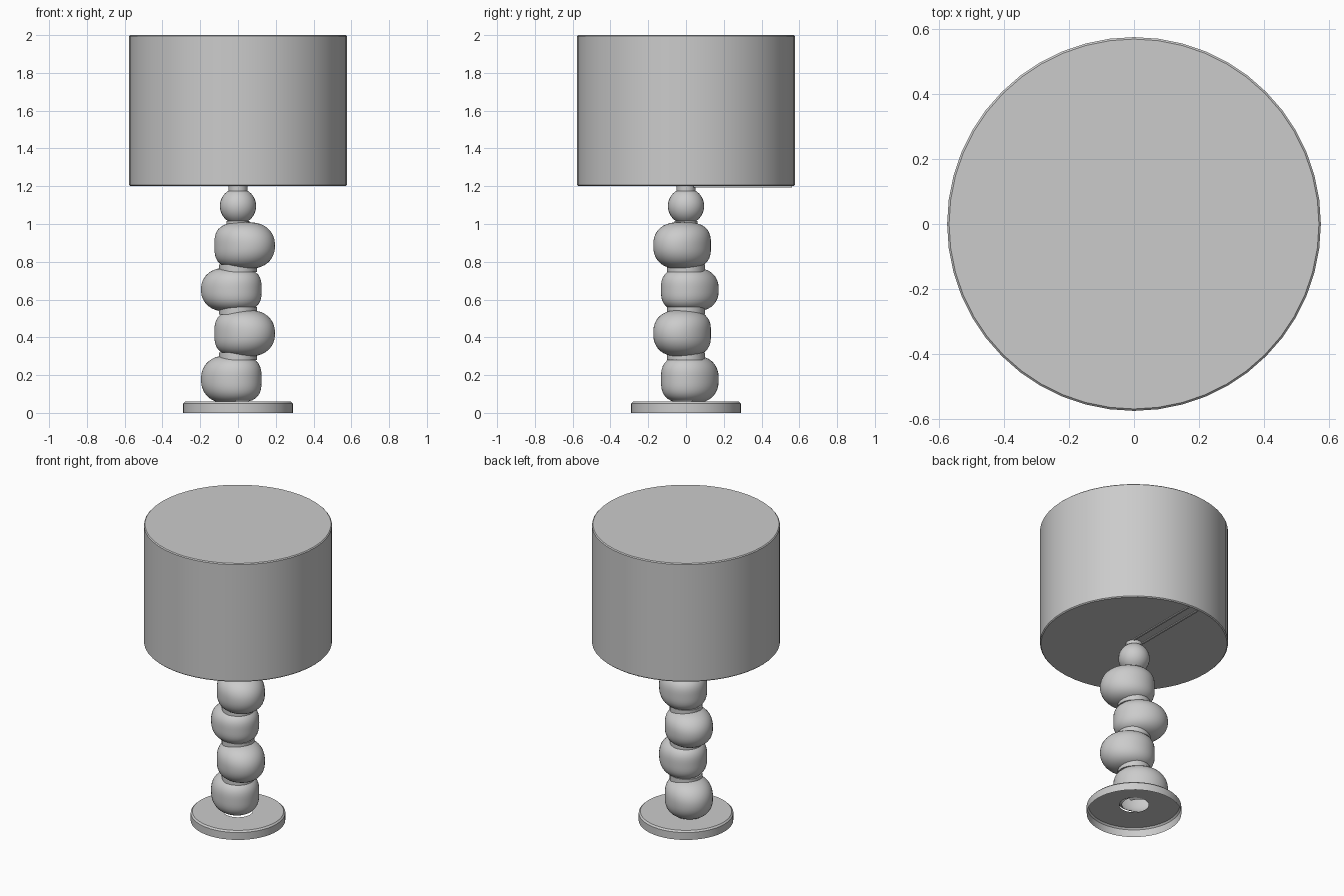
import bpy, bmesh, math
from mathutils import Matrix

cube = bpy.data.objects.get("Cube")
if cube:
    bpy.data.objects.remove(cube)

grey = bpy.data.materials.new("plain_grey")
grey.use_nodes = True
colour = (0.6, 0.6, 0.6, 1)
grey.diffuse_color = colour
grey.node_tree.nodes["Principled BSDF"].inputs["Base Color"].default_value = colour


def finish(name, bm):
    """Turn a bmesh into a smooth-shaded object with sharp edges kept."""
    mesh = bpy.data.meshes.new(name)
    bm.to_mesh(mesh)
    bm.free()
    mesh.materials.append(grey)
    obj = bpy.data.objects.new(name, mesh)
    bpy.context.collection.objects.link(obj)
    bpy.ops.object.select_all(action='DESELECT')
    bpy.context.view_layer.objects.active = obj
    obj.select_set(True)
    bpy.ops.object.shade_smooth_by_angle(angle=math.radians(35))
    return obj


def lathe(name, profile, steps=48):
    """Spin a (radius, height) profile around the z axis."""
    bm = bmesh.new()
    verts = [bm.verts.new((r, 0, z)) for r, z in profile]
    edges = [bm.edges.new(pair) for pair in zip(verts, verts[1:])]
    bmesh.ops.spin(bm, geom=verts + edges, axis=(0, 0, 1), cent=(0, 0, 0),
                   steps=steps, angle=math.tau)
    bmesh.ops.remove_doubles(bm, verts=bm.verts, dist=0.0005)
    bmesh.ops.recalc_face_normals(bm, faces=bm.faces)
    return finish(name, bm)


def pebble(name, bottom, top, turn, open_below=None):
    """Rounded stone: blunt at one end, with a softer bulge at the other."""
    bm = bmesh.new()
    bmesh.ops.create_uvsphere(bm, u_segments=40, v_segments=24, radius=1)
    for v in bm.verts:
        power = 2.7 - 0.5 * v.co.x
        rho = math.hypot(v.co.x, v.co.y)
        v.co /= (rho ** power + abs(v.co.z) ** power) ** (1 / power)
    bm.transform(Matrix.Translation((0.041, 0, 0))
                 @ Matrix.Rotation(math.radians(-5), 4, 'Z')
                 @ Matrix.Diagonal((0.168, 0.145, (top - bottom) / 2, 1)))
    bm.transform(Matrix.Translation((0, 0, (bottom + top) / 2))
                 @ Matrix.Rotation(math.radians(turn), 4, 'Z'))
    if open_below is not None:
        low = [v for v in bm.verts if v.co.z < open_below]
        bmesh.ops.delete(bm, geom=low, context='VERTS')
    finish(name, bm)


# Base: thin dish, hollow underneath with a hole below the stem
lathe("base_dish", [(0.09, 0.06), (0.28, 0.06), (0.29, 0.05), (0.29, 0)])

# Stem: four stones leaning alternately to opposite sides
pebble("stem_stone_1", 0.05, 0.305, 150, open_below=0.058)
pebble("stem_stone_2", 0.298, 0.545, -30)
pebble("stem_stone_3", 0.535, 0.77, 150)
pebble("stem_stone_4", 0.762, 1.01, -30)

# Collars where the stones meet
for i, z in enumerate((0.3, 0.54, 0.766)):
    lathe(f"stem_collar_{i + 1}", [(0, z - 0.02), (0.1, z - 0.02), (0.1, z + 0.02), (0, z + 0.02)], 24)

# Ball finial and neck under the shade
ball = [(0, 1.0), (0.06, 1.0), (0.06, 1.015)]
for step in range(-5, 6):
    a = step * math.radians(11)
    ball.append((0.096 * math.cos(a), 1.095 + 0.096 * math.sin(a)))
lathe("neck_ball", ball + [(0.05, 1.175), (0.05, 1.201), (0, 1.201)], 32)

# Drum shade, closed at top and bottom
lathe("drum_shade", [(0, 1.2), (0.57, 1.2), (0.576, 1.206), (0.576, 1.994), (0.57, 2), (0, 2)], 48)

# Two fine support ribs under the shade, running to the back
for side, label in ((-1, "right"), (1, "left")):
    bm = bmesh.new()
    bmesh.ops.create_cube(bm, size=1)
    bm.transform(Matrix.Translation((side * 0.035, 0.3, 1.198))
                 @ Matrix.Diagonal((0.012, 0.52, 0.008, 1)))
    finish(f"shade_rib_{label}", bm)
